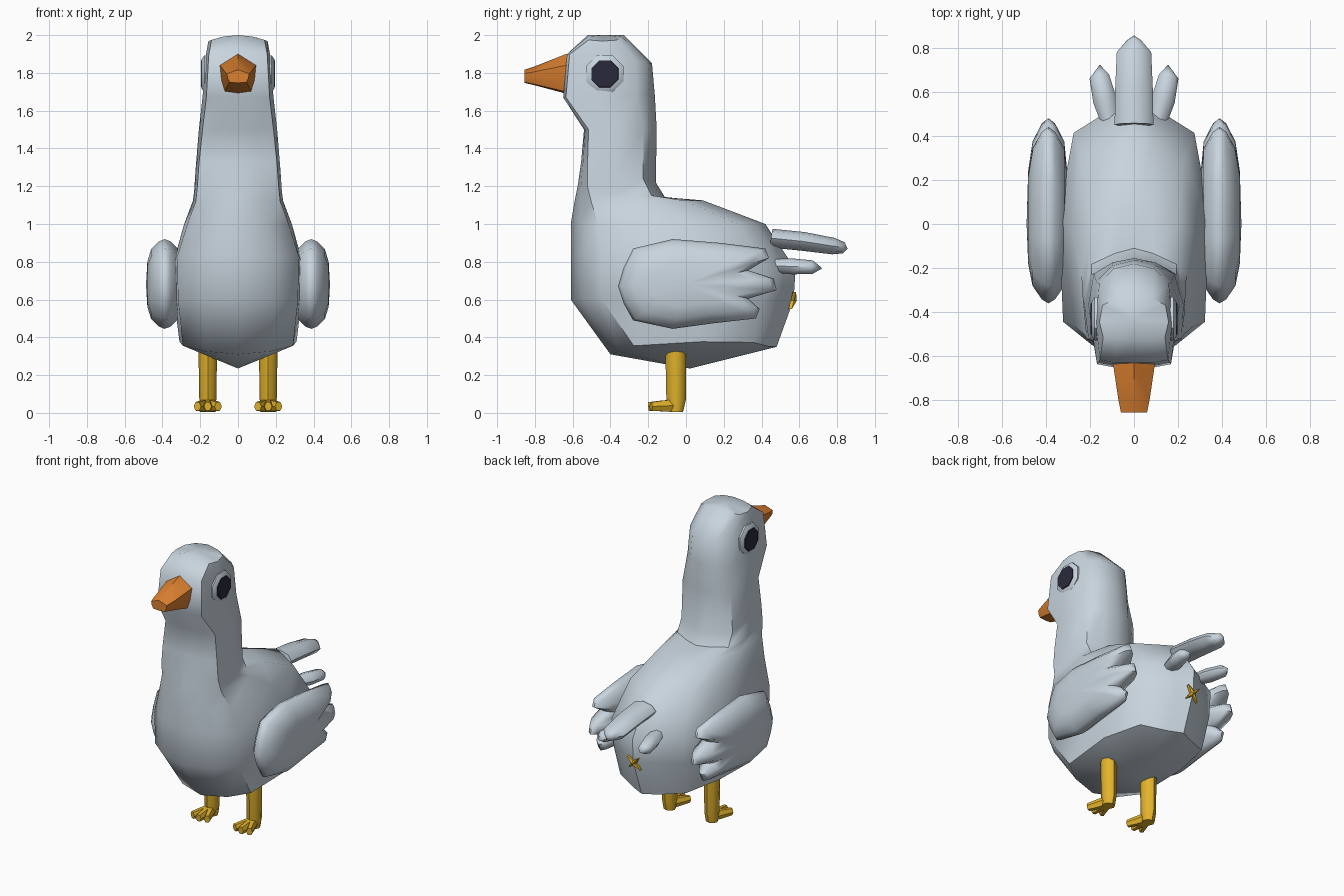
import bpy, bmesh, math
from mathutils import Vector

if "Cube" in bpy.data.objects:
    bpy.data.objects.remove(bpy.data.objects["Cube"], do_unlink=True)


def material(name, rgb):
    m = bpy.data.materials.new(name)
    m.use_nodes = True
    m.diffuse_color = (*rgb, 1)
    bsdf = m.node_tree.nodes["Principled BSDF"]
    bsdf.inputs["Base Color"].default_value = (*rgb, 1)
    bsdf.inputs["Roughness"].default_value = 0.7
    return m


GREY = material("pale grey feathers", (0.58, 0.66, 0.73))
ORANGE = material("orange beak", (0.72, 0.22, 0.03))
YELLOW = material("yellow legs", (0.76, 0.45, 0.025))
DARK = material("dark eye", (0.022, 0.022, 0.042))


def loft(name, rings, mat, start=None, end=None, angle=45):
    """Skin closed rings of points; start/end are optional pole points for the caps."""
    bm = bmesh.new()
    loops = [[bm.verts.new(p) for p in ring] for ring in rings]
    n = len(loops[0])
    for a, b in zip(loops, loops[1:]):
        for i in range(n):
            j = (i + 1) % n
            bm.faces.new((a[i], a[j], b[j], b[i]))
    for loop, pole in ((loops[0], start), (loops[-1], end)):
        if pole is None:
            bm.faces.new(loop)
        else:
            tip = bm.verts.new(pole)
            for i in range(n):
                bm.faces.new((loop[i], loop[(i + 1) % n], tip))
    bmesh.ops.recalc_face_normals(bm, faces=bm.faces[:])
    me = bpy.data.meshes.new(name)
    bm.to_mesh(me)
    bm.free()
    me.materials.append(mat)
    ob = bpy.data.objects.new(name, me)
    bpy.context.collection.objects.link(ob)
    bpy.ops.object.select_all(action='DESELECT')
    ob.select_set(True)
    bpy.context.view_layer.objects.active = ob
    bpy.ops.object.shade_smooth_by_angle(angle=math.radians(angle))
    return ob


def tube(name, stations, mat, sides=8, start=None, end=None):
    """Loft ellipses: each station is (centre, half width, half height, axis)."""
    rings = []
    for c, w, h, axis in stations:
        axis = Vector(axis).normalized()
        ref = Vector((0, 1, 0)) if abs(axis.z) > 0.8 else Vector((0, 0, 1))
        u = axis.cross(ref).normalized()
        v = u.cross(axis)
        rings.append([Vector(c) + u * w * math.cos(2 * math.pi * k / sides)
                      + v * h * math.sin(2 * math.pi * k / sides) for k in range(sides)])
    return loft(name, rings, mat, start, end)


# Body, neck and head: half outlines as (width fraction, front-to-back fraction)
BODY = [(0, 0), (.55, .05), (.94, .14), (1, .55), (.8, .86), (.3, .95), (0, 1)]
HEAD = [(0, 0), (.5, 0), (.92, .03), (1.03, .4), (.94, .8), (.55, .95), (0, 1)]


def section(yf, zf, yb, zb, w, mix, rise=0):
    half = []
    for (bx, by), (hx, hy) in zip(BODY, HEAD):
        fx, fy = bx + (hx - bx) * mix, by + (hy - by) * mix
        half.append((w * fx, yf + (yb - yf) * fy, zf + (zb - zf) * fy + rise * fx * fx))
    return half + [(-x, y, z) for x, y, z in half[-2:0:-1]]


# front y, front z, back y, back z, half width, head mix, side rise
SECTIONS = [
    (-.40, .31, .48, .35, .31, 0, .045),
    (-.61, .60, .57, .60, .338, 0),
    (-.61, .84, .58, .76, .342, 0),
    (-.61, 1.0, .42, 1.0, .285, 0),
    (-.59, 1.12, .09, 1.125, .238, .1),
    (-.572, 1.21, -.11, 1.14, .23, .3),
    (-.555, 1.33, -.16, 1.22, .222, .5),
    (-.54, 1.50, -.155, 1.50, .203, .7),
    (-.65, 1.67, -.165, 1.68, .182, 1),
    (-.63, 1.90, -.18, 1.85, .168, 1),
    (-.52, 2.0, -.33, 2.0, .152, 1, -.03),
]
loft("body", [section(*s) for s in SECTIONS], GREY,
     start=(0, .02, .235), end=(0, -.43, 2.0), angle=50)

# Beak: angular profile tapering to a blunt tip
beak_half = [(0, 1.9), (.095, 1.84), (.088, 1.76), (.07, 1.70), (0, 1.69)]
beak_outline = beak_half + [(-x, z) for x, z in beak_half[-2:0:-1]]
loft("beak", [[(x * s, y, 1.775 + (z - 1.775) * t) for x, z in beak_outline]
              for y, s, t in ((-.60, 1, 1), (-.635, 1, 1), (-.80, .74, .48), (-.855, .62, .33))],
     ORANGE)

# Wing outline (y, z) with three feather tips at the back
WING = [(-.36, .67), (-.33, .77), (-.28, .87), (-.07, .92), (.18, .90), (.42, .87),
        (.44, .82), (.33, .755), (.465, .71), (.48, .65), (.33, .605), (.39, .55),
        (.37, .50), (.15, .475), (-.07, .445), (-.28, .49), (-.33, .58)]

for side, label in ((1, "left"), (-1, "right")):
    # Wing: outline shrunk towards the middle as it swells outwards and inwards
    layers = [(.5, -.085), (.78, -.072), (.95, -.03), (1, 0), (.95, .03), (.78, .072), (.5, .092)]
    loft(label + "_wing",
         [[(side * (.388 + dx), y * s, .68 + (z - .68) * s) for y, z in WING] for s, dx in layers],
         GREY, (side * .30, 0, .68), (side * .487, 0, .68), angle=60)

    # Eye: raised octagonal rim with a dark plate on it
    def octagon(x, r):
        return [(side * x, -.43 + r * math.cos((k + .5) * math.pi / 4),
                 1.795 + r * math.sin((k + .5) * math.pi / 4)) for k in range(8)]
    loft(label + "_eye_rim", [octagon(.14, .106), octagon(.178, .106), octagon(.192, .085)], GREY)
    loft(label + "_eye", [octagon(.19, .078), octagon(.197, .076)], DARK, angle=30)

    # Leg column
    tube(label + "_leg", [((side * .16, -.055, .37), .05, .055, (0, 0, 1)),
                          ((side * .16, -.052, .07), .045, .052, (0, 0, 1)),
                          ((side * .16, -.052, .005), .04, .036, (0, 0, 1))], YELLOW)
    # Three toes fanned forwards
    for dx, tip_y, toe in ((-.055, -.185, "inner"), (0, -.2, "middle"), (.055, -.185, "outer")):
        d = Vector((side * dx, tip_y + .05, -.006))
        root = Vector((side * .16, -.05, .04))
        tube(f"{label}_{toe}_toe", [(root, .03, .038, d), (root + d * .6, .024, .032, d),
                                    (root + d, .021, .026, d)], YELLOW, 6)

    # Small side tail feather
    d = Vector((side * .06, .25, -.01))
    root = Vector((side * .105, .45, .78))
    tube(label + "_tail_feather",
         [(root, .04, .035, d), (root + d * .45, .054, .042, d),
          (root + d * .88, .045, .036, d)],
         GREY, start=None, end=(side * .155, .722, .765))

# Large middle tail feather
axis = (0, .4, -.06)
tube("middle_tail_feather",
     [((0, .45, .925), .088, .05, axis), ((0, .62, .908), .085, .05, axis),
      ((0, .78, .883), .078, .044, axis), ((0, .835, .874), .03, .03, axis)],
     GREY, end=(0, .855, .870))

# Four-armed star under the tail
star = []
for k in range(8):
    r = .062 if k % 2 else .018
    a = k * math.pi / 4
    dz = r * math.sin(a)
    star.append((r * math.cos(a), .566 + .25 * dz, .595 + dz))
loft("rear_star", [[(x, y - .012, z) for x, y, z in star],
                   [(x, y + .006, z) for x, y, z in star]],
     YELLOW, end=(0, .586, .593), angle=30)
